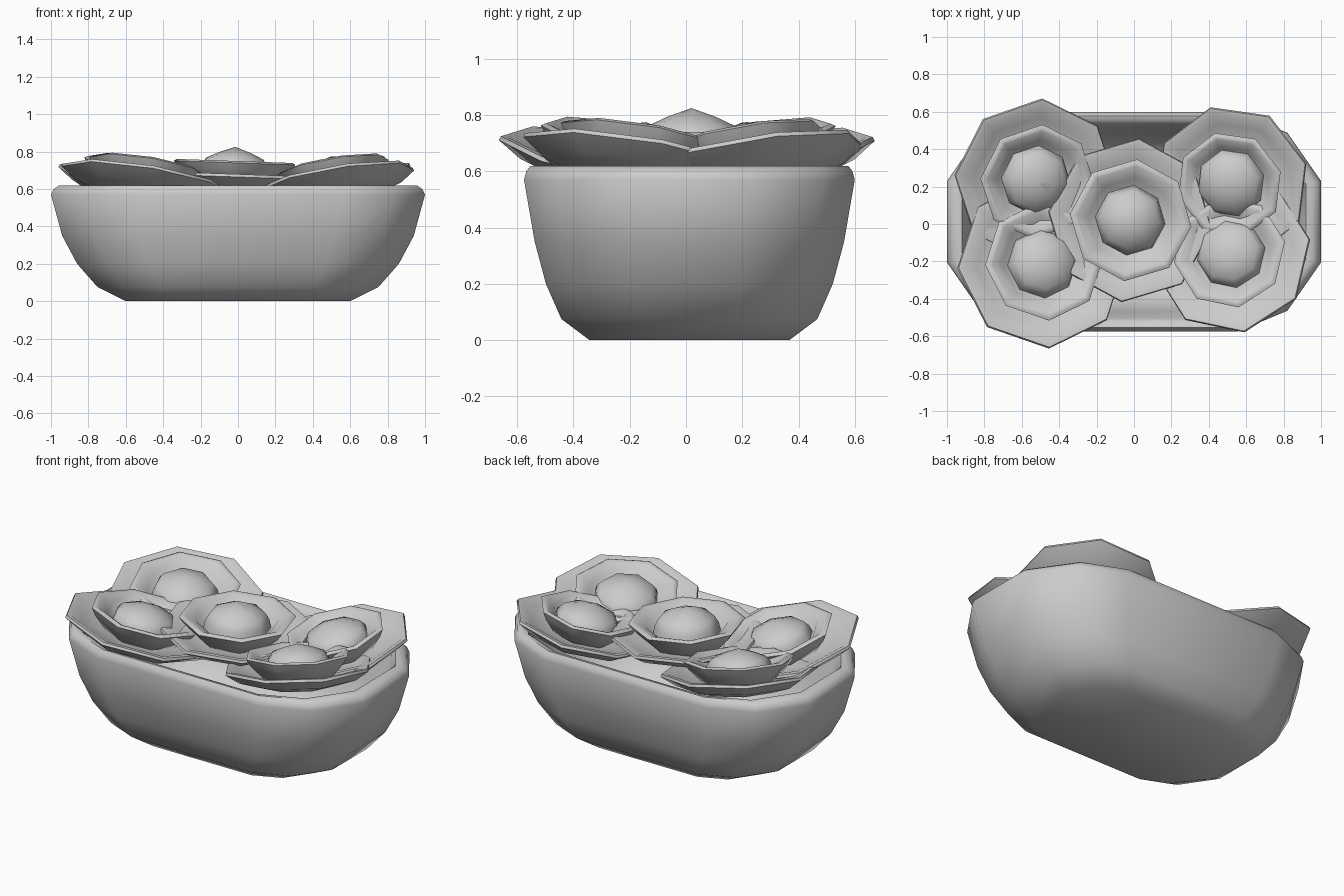
import bpy
import bmesh
import math
from mathutils import Matrix, Vector

if "Cube" in bpy.data.objects:
    bpy.data.objects.remove(bpy.data.objects["Cube"])


def make_object(name, rings, cap_start=False, cap_end=False, angle=40):
    """Bridge equal-sized rings of points into one smooth-shaded mesh."""
    bm = bmesh.new()
    vs = [[bm.verts.new(p) for p in r] for r in rings]
    n = len(rings[0])
    for a, b in zip(vs, vs[1:]):
        for i in range(n):
            j = (i + 1) % n
            bm.faces.new((a[i], a[j], b[j], b[i]))
    if cap_start:
        bm.faces.new(vs[0][::-1])
    if cap_end:
        bm.faces.new(vs[-1])
    bmesh.ops.remove_doubles(bm, verts=bm.verts, dist=0.002)
    bmesh.ops.recalc_face_normals(bm, faces=bm.faces)
    me = bpy.data.meshes.new(name)
    bm.to_mesh(me)
    bm.free()
    ob = bpy.data.objects.new(name, me)
    bpy.context.collection.objects.link(ob)
    bpy.ops.object.select_all(action='DESELECT')
    ob.select_set(True)
    bpy.context.view_layer.objects.active = ob
    bpy.ops.object.shade_smooth_by_angle(angle=math.radians(angle))
    return ob


# planter: rounded oblong outline swept through (half length, half width, z)
quarter = [(1, .37), (.82, .81), (.55, 1)]
outline = (quarter + [(-x, y) for x, y in quarter[::-1]]
           + [(-x, -y) for x, y in quarter] + [(x, -y) for x, y in quarter[::-1]])
levels = [(.60, .355, 0), (.75, .455, .075), (.86, .51, .2), (.94, .55, .35),
          (1, .588, .57), (.985, .58, .6), (.955, .565, .62), (.92, .54, .615),
          (.90, .515, .57), (.85, .48, .35), (.77, .44, .2), (.6, .35, .08)]
make_object("planter", [[(x * a, y * b + .012, z) for x, y in outline]
                        for a, b, z in levels], True, True, angle=50)

# flower parts as (radius, height) profiles for unit-size blooms
SAUCER = [(.001, -.12), (.22, -.11), (.35, -.07), (.43, -.015), (.425, .0),
          (.40, .0), (.33, -.035), (.22, -.06), (.001, -.07)]
CUP = [(.001, -.07), (.22, -.06), (.30, .02), (.327, .06), (.31, .07),
       (.29, .066), (.23, .035), (.19, -.01), (.001, -.03)]
DOME = [(.19, -.02), (.18, .04), (.155, .082), (.085, .115), (.001, .145)]


def flower(name, pos, radius, spin, tilt, cup_scale, dome_top):
    # lean the bloom towards the middle of the planter
    p = Vector(pos)
    inward = Vector((-p.x, -math.copysign(abs(p.x), p.y), 0))
    axis = Vector((0, 0, 1)).cross(inward) if tilt > 0.05 else Vector((0, 1, 0))
    m = Matrix.Translation(p) @ Matrix.Rotation(tilt, 4, axis)
    for part, prof, s, h in (("saucer", SAUCER, radius / .43, 1),
                             ("cup", CUP, cup_scale, 1),
                             ("dome", DOME, 1, dome_top / .145)):
        rings = [[m @ Vector((r * s * math.cos(spin + k * math.pi / 4),
                              r * s * math.sin(spin + k * math.pi / 4), z * h))
                  for k in range(8)] for r, z in prof]
        make_object(f"{name}_{part}", rings, angle=55)


d = math.radians
flower("centre_flower", (-.02, .02, .68), .44, d(84), d(2), 1.0, .145)
flower("front_left_flower", (-.49, -.21, .658), .46, d(-86), d(13), .98, .12)
flower("back_left_flower", (-.525, .235, .658), .44, d(86), d(13), .95, .12)
flower("front_right_flower", (.52, -.16, .658), .43, d(-80), d(13), .93, .12)
flower("back_right_flower", (.52, .22, .658), .42, d(60), d(13), .88, .12)
